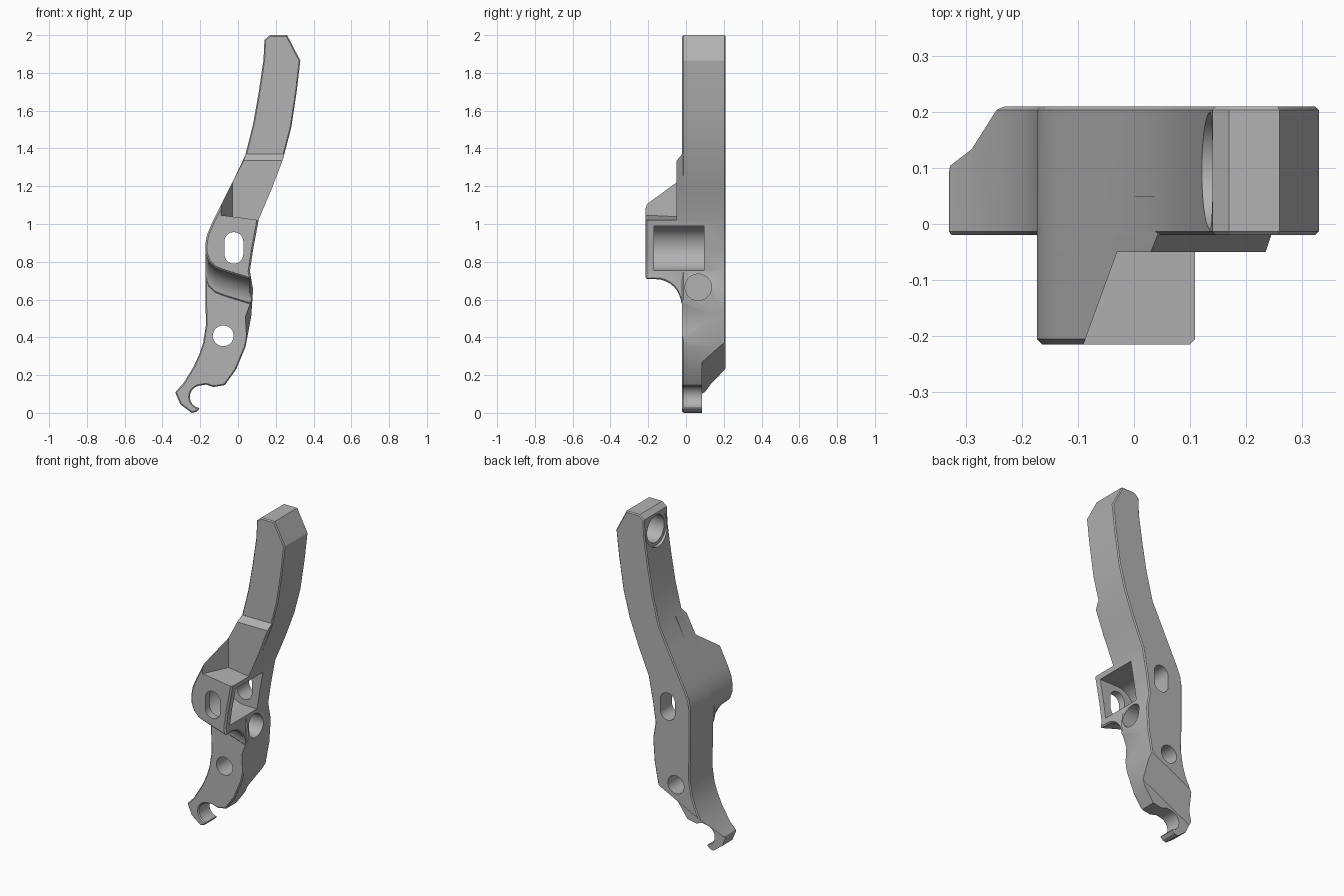
import bpy
import bmesh
from math import sin, cos, radians, sqrt, pi
from mathutils import Vector

cube = bpy.data.objects.get("Cube")
if cube:
    bpy.data.objects.remove(cube, do_unlink=True)

grey = bpy.data.materials.new("plain grey")
grey.use_nodes = True
grey.diffuse_color = (0.45, 0.45, 0.45, 1)
grey.node_tree.nodes["Principled BSDF"].inputs["Base Color"].default_value = grey.diffuse_color

FRONT, BACK = -0.02, 0.21


def loft(name, rings):
    """Solid skinned through matching rings of points."""
    bm = bmesh.new()
    loops = [[bm.verts.new(p) for p in ring] for ring in rings]
    count = len(rings[0])
    for a, b in zip(loops, loops[1:]):
        for i in range(count):
            j = (i + 1) % count
            bm.faces.new((a[i], a[j], b[j], b[i]))
    bm.faces.new(loops[0])
    bm.faces.new(loops[-1])
    bmesh.ops.recalc_face_normals(bm, faces=bm.faces)
    mesh = bpy.data.meshes.new(name)
    bm.to_mesh(mesh)
    bm.free()
    obj = bpy.data.objects.new(name, mesh)
    bpy.context.collection.objects.link(obj)
    obj.data.materials.append(grey)
    return obj


def at_y(outline, y):
    return [(x, y, z) for x, z in outline]


def plate(name, outline, y0, y1):
    return loft(name, [at_y(outline, y0), at_y(outline, y1)])


def arc(cx, cz, r, start, end, steps):
    angles = [radians(start + (end - start) * i / steps) for i in range(steps + 1)]
    return [(cx + r * cos(a), cz + r * sin(a)) for a in angles]


def bore(name, y, z, r, x0, x1):
    circle = arc(y, z, r, 0, 350, 35)
    return loft(name, [[(x, a, b) for a, b in circle] for x in (x0, x1)])


def bake(obj):
    graph = bpy.context.evaluated_depsgraph_get()
    mesh = bpy.data.meshes.new_from_object(obj.evaluated_get(graph))
    obj.modifiers.clear()
    obj.data = mesh


def bevel(obj, width):
    mod = obj.modifiers.new("edge chamfer", 'BEVEL')
    mod.width = width
    mod.segments = 1
    mod.limit_method = 'ANGLE'
    mod.angle_limit = radians(65)
    bake(obj)


def combine(obj, tool, operation):
    mod = obj.modifiers.new(operation, 'BOOLEAN')
    mod.object = tool
    mod.operation = operation
    mod.solver = 'EXACT'
    bake(obj)
    bpy.data.objects.remove(tool, do_unlink=True)


# Curved lever body ending in a hook
right_edge = [(.17, 2), (.26, 2), (.33, 1.865), (.312, 1.71), (.282, 1.51), (.24, 1.35),
              (.18, 1.19), (.11, 1.025), (.08, .865), (.063, .75), (.08, .655),
              (.07, .51), (.04, .35), (-.01, .23), (-.07, .147), (-.13, .137), (-.17, .15)]
hook = arc(-.195, .085, .06, 95, 265, 14) + [(-.22, .006), (-.245, 0), (-.305, .045), (-.333, .11)]
left_edge = [(-.29, .155), (-.235, .245), (-.205, .31), (-.185, .37), (-.169, .47), (-.173, .6),
             (-.173, .89), (-.165, .94), (-.14, 1), (-.095, 1.09), (-.03, 1.22), (.035, 1.35),
             (.08, 1.53), (.11, 1.7), (.135, 1.87), (.14, 1.975)]
body = plate("lever_body", right_edge + hook + left_edge, FRONT, BACK)
bevel(body, .012)

# Thicker step in the middle of the lever
sides = [(.18, 1.19), (.11, 1.025), (.1, .97), (-.12, .97), (-.14, 1), (-.095, 1.09), (-.03, 1.22)]
low_top, high_top = [(.03, 1.335), (.235, 1.335)], [(.042, 1.37), (.245, 1.37)]
step = loft("middle_step", [at_y(low_top + sides, -.05), at_y(high_top + sides, FRONT),
                            at_y(high_top + sides, .05)])

# Forward housing with a concave fillet underneath
upper = [(.063, .75), (.08, .865), (.11, 1.025), (.18, 1.19), (.02, 1.22), (-.03, 1.22),
         (-.095, 1.09), (-.14, 1), (-.165, .94), (-.173, .89)]
lower = [(-.173, .85), (-.155, .8), (-.12, .767), (-.07, .748), (.07, .705)]
rings = []
radius = .135
for t in [-.055] + [radius * sin(pi / 2 * i / 8) for i in range(9)]:
    drop = radius - sqrt(max(0, radius ** 2 - max(t, 0) ** 2))
    rings.append(at_y(upper + [(x, z - drop) for x, z in lower], -.16 + t))
rings.append([(x, .02, z) for x, y, z in rings[-1]])
housing = loft("housing", rings)
bevel(housing, .012)

# Slanted shoulder above the housing
plan = [(-.103, -.25), (-.03, -.05), (.4, -.05), (.4, -.25)]
shoulder = loft("shoulder_cutter", [[(x, y, 1.035 - .13 * x) for x, y in plan],
                                    [(x, y, 1.5) for x, y in plan]])
combine(housing, shoulder, 'DIFFERENCE')
combine(body, step, 'UNION')
combine(body, housing, 'UNION')

# Side cavity with a rounded inner end
cavity = arc(-.022, .872, .1175, 90, 270, 20) + [(.4, .755), (.4, .99)]
combine(body, plate("cavity_cutter", cavity, -.17, .095), 'DIFFERENCE')

# Slot through the housing and pivot hole through the lower arm
slot = arc(-.022, .907, .05, 0, 180, 14) + arc(-.022, .84, .05, 180, 360, 14)
combine(body, plate("slot_cutter", slot, -.4, .4), 'DIFFERENCE')
pivot = arc(-.078, .408, .055, 0, 350, 35)
combine(body, plate("pivot_cutter", pivot, -.4, .4), 'DIFFERENCE')

# Blind bores: one on the side, a recessed one at the tip
for name, y, z, r, x0, x1 in (("side_bore", .065, .665, .07, -.05, .3),
                              ("tip_recess", .095, 1.88, .105, 0, .14),
                              ("tip_bore", .095, 1.88, .083, 0, .24)):
    combine(body, bore(name, y, z, r, x0, x1), 'DIFFERENCE')

# Tapered relief on the lower inner edge
relief = [(.036, .51), (.085, .64), (.2, .6), (.2, .33), (.045, .34)]
combine(body, loft("relief_cutter", [at_y(relief, -.04), at_y([(x + .04, z) for x, z in relief], BACK)]),
        'DIFFERENCE')

# Sloped back of the lower arm, thinning towards the hook
normal = Vector((.0161, .0231, -.0322))
origin = Vector((-.24, BACK, .235))


def slope_height(x, y):
    return origin.z - (normal.x * (x - origin.x) + normal.y * (y - origin.y)) / normal.z


plan = [(-.5, .085), (.3, .085), (.3, .3), (-.5, .3)]
slope = loft("slope_cutter", [[(x, y, -.6) for x, y in plan],
                              [(x, y, slope_height(x, y)) for x, y in plan]])
combine(body, slope, 'DIFFERENCE')

# Shade curved walls smoothly and keep crisp edges
bpy.ops.object.select_all(action='DESELECT')
body.select_set(True)
bpy.context.view_layer.objects.active = body
bpy.ops.object.shade_smooth_by_angle(angle=radians(25))
